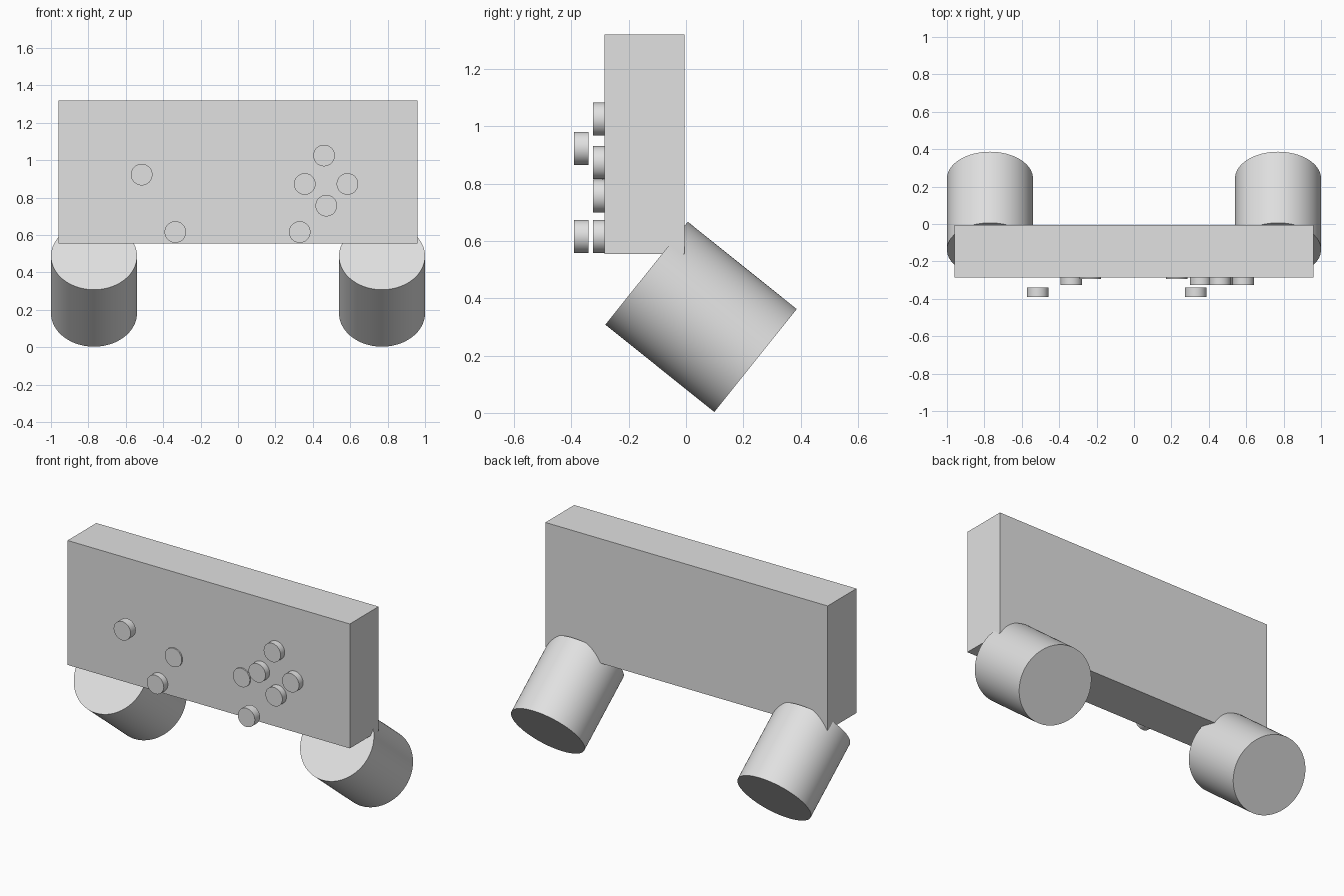
import bpy, math

cube = bpy.data.objects.get("Cube")
if cube:
    bpy.data.objects.remove(cube, do_unlink=True)

# Single plain material
grey = bpy.data.materials.new("light_grey")
grey.use_nodes = True
colour = (0.75, 0.75, 0.75, 1)
grey.diffuse_color = colour
grey.node_tree.nodes["Principled BSDF"].inputs["Base Color"].default_value = colour


def cylinder(name, radius, depth, location, tilt):
    """Smooth-sided cylinder whose axis is tilted about x."""
    bpy.ops.mesh.primitive_cylinder_add(vertices=96, radius=radius, depth=depth,
                                        location=location, rotation=(tilt, 0, 0))
    obj = bpy.context.object
    obj.name = name
    obj.data.materials.append(grey)
    bpy.ops.object.shade_smooth_by_angle(angle=math.radians(40))
    return obj


# Body slab
bpy.ops.mesh.primitive_cube_add(size=1, location=(0, -0.145, 0.9375))
body = bpy.context.object
body.name = "body"
body.scale = (1.92, 0.28, 0.765)
bpy.ops.object.transform_apply(location=False, rotation=False, scale=True)
body.data.materials.append(grey)

# Slanted hand grips, one on each side
for side, sign in (("left", 1), ("right", -1)):
    cylinder(side + "_grip", 0.23, 0.487, (sign * 0.77, 0.0525, 0.335), math.radians(51.3))

# Round controls: name, x, z, y of the front face
FLUSH, RAISED, TALL = -0.293, -0.325, -0.39
controls = [
    ("left_stick", -0.515, 0.923, TALL),
    ("right_stick", 0.33, 0.616, TALL),
    ("direction_pad", -0.335, 0.616, RAISED),
    ("view_button", -0.235, 0.797, FLUSH),
    ("menu_button", 0.228, 0.797, FLUSH),
    ("inner_button", 0.357, 0.873, RAISED),
    ("upper_button", 0.46, 1.025, RAISED),
    ("outer_button", 0.585, 0.873, RAISED),
    ("lower_button", 0.472, 0.757, RAISED),
]
thickness = 0.05
for name, x, z, front in controls:
    cylinder(name, 0.0575, thickness, (x, front + thickness / 2, z), math.pi / 2)
